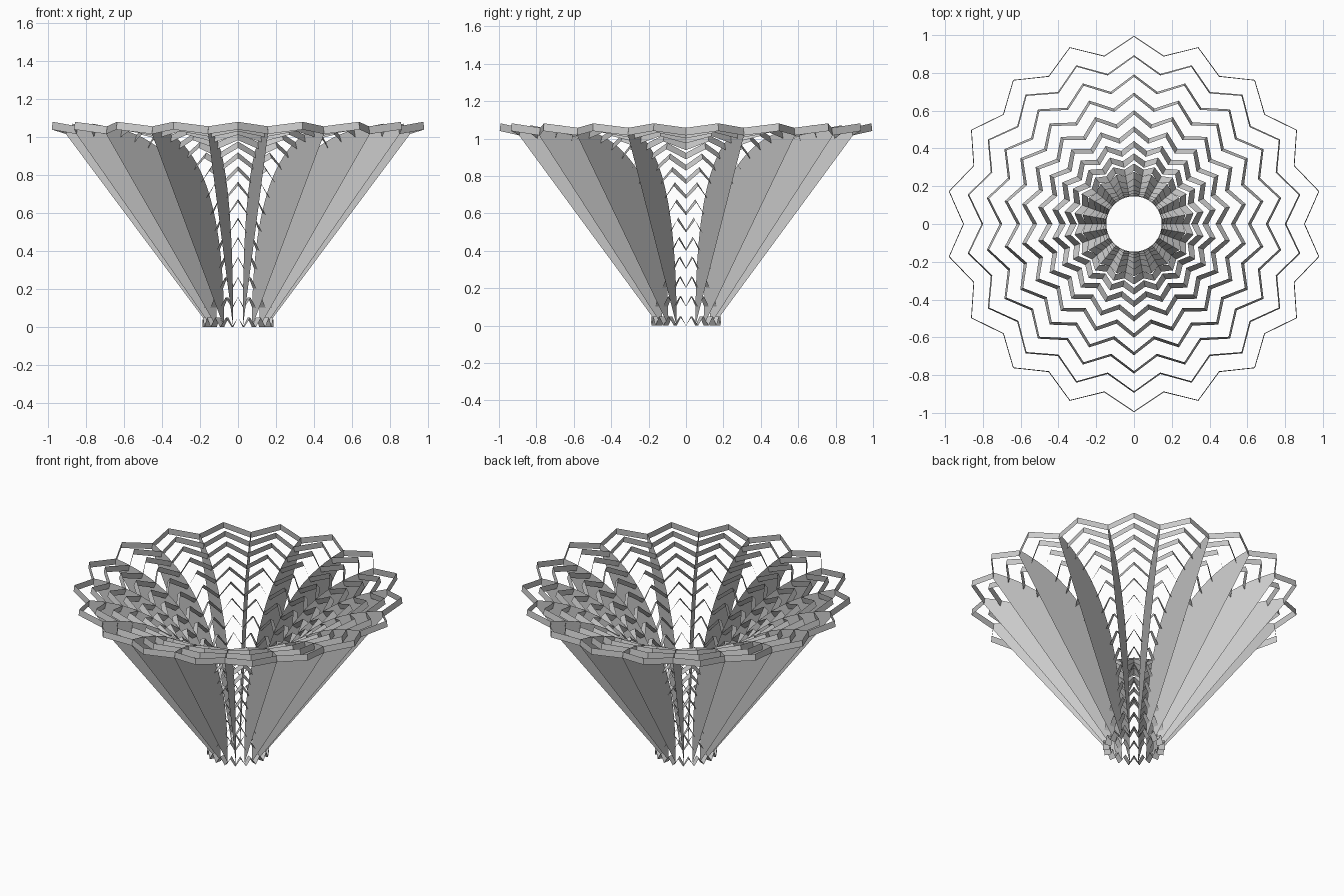
import bpy, math

if "Cube" in bpy.data.objects:
    bpy.data.objects.remove(bpy.data.objects["Cube"])

PLEATS = 18            # fins, with one zigzag peak between each pair
STEPS = 14             # ring spacing along the flared curve
R0, R1, H = 0.147, 0.90, 1.058   # curve start radius, end radius, end height
CR, CZ = 0.147, 0.97             # curve control point
WIDTH = 0.041


def curve(t):
    """Flared profile: radius, height and unit tangent at t in 0..1."""
    u = 1 - t
    r = u * u * R0 + 2 * u * t * CR + t * t * R1
    z = 2 * u * t * CZ + t * t * H
    dr, dz = u * (CR - R0) + t * (R1 - CR), u * CZ + t * (H - CZ)
    n = math.hypot(dr, dz)
    return r, z, dr / n, dz / n


def even_points(count):
    """Points at equal distances along the profile."""
    fine = [curve(i / 1000) for i in range(1001)]
    dist = [0]
    for p, q in zip(fine, fine[1:]):
        dist.append(dist[-1] + math.hypot(q[0] - p[0], q[1] - p[1]))
    return [fine[min(range(1001), key=lambda j: abs(dist[j] - dist[-1] * i / count))]
            for i in range(count + 1)]


def polar(r, z, deg):
    a = math.radians(deg)
    return (r * math.cos(a), r * math.sin(a), z)


def make(name, verts, faces):
    me = bpy.data.meshes.new(name)
    me.from_pydata(verts, [], faces)
    ob = bpy.data.objects.new(name, me)
    bpy.context.collection.objects.link(ob)


# Zigzag rings: strips set square to the curve, peaks pushed along it
N = 2 * PLEATS
for i, (r, z, tr, tz) in enumerate(even_points(STEPS)):
    t = i / STEPS
    push = 0.05 + 0.042 * t
    lift = 0.013 * t
    verts = []
    for k in range(N):
        odd = k % 2
        pr, pz = r + odd * push * tr, z + odd * (push * tz + lift)
        verts.append(polar(pr, pz, k * 180 / PLEATS))
        verts.append(polar(pr + WIDTH * tz, pz - WIDTH * tr, k * 180 / PLEATS))
    faces = [(2 * k, 2 * k + 1, (2 * k + 3) % (2 * N), (2 * k + 2) % (2 * N)) for k in range(N)]
    make(f"zigzag_ring_{i + 1}", verts, faces)

# Radial fins: flared curve on the inside, straight outer edge
profile = [p[:2] for p in even_points(28)]
profile.append((R1 + 0.006, H - WIDTH))
for k in range(PLEATS):
    verts = [polar(r, z, k * 360 / PLEATS) for r, z in profile]
    make(f"radial_fin_{k + 1}", verts, [tuple(range(len(verts)))])
